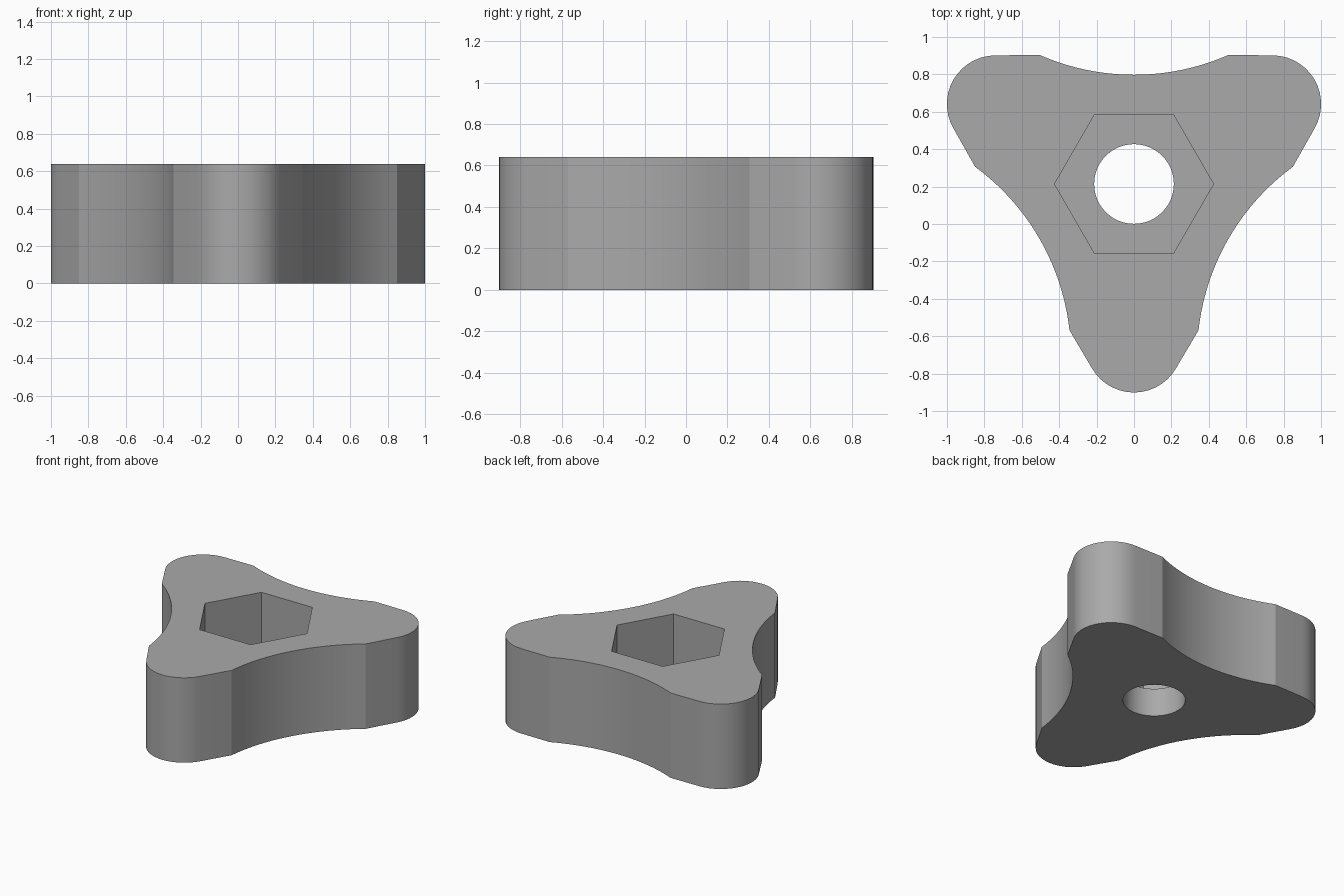
import bpy, bmesh, math
from mathutils import Matrix, Vector

HEIGHT = 0.64
POCKET_FLOOR = 0.213
CENTRE_Y = 0.214
LOBE_DIST, LOBE_R = 0.855, 0.26      # lobe arc centre distance and radius
CORNER = Vector((0.345, -0.782))     # where the lobe flank meets the scooped side
SCOOP_DEPTH = 0.106

cube = bpy.data.objects.get("Cube")
if cube:
    bpy.data.objects.remove(cube, do_unlink=True)

grey = bpy.data.materials.new("plain grey")
grey.use_nodes = True
colour = (0.4, 0.4, 0.4, 1)
grey.diffuse_color = colour
grey.node_tree.nodes["Principled BSDF"].inputs["Base Color"].default_value = colour


def arc(centre, radius, start, end, steps):
    """Points along an arc, angles in degrees."""
    angles = [math.radians(start + (end - start) * i / steps) for i in range(steps + 1)]
    return [centre + radius * Vector((math.cos(a), math.sin(a))) for a in angles]


def prism(name, points, z0, z1):
    """Extrude a closed outline between two heights."""
    bm = bmesh.new()
    face = bm.faces.new([bm.verts.new((p.x, p.y + CENTRE_Y, z0)) for p in points])
    top = bmesh.ops.extrude_face_region(bm, geom=[face])["geom"]
    bmesh.ops.translate(bm, vec=(0, 0, z1 - z0),
                        verts=[v for v in top if isinstance(v, bmesh.types.BMVert)])
    bmesh.ops.recalc_face_normals(bm, faces=bm.faces)
    mesh = bpy.data.meshes.new(name)
    bm.to_mesh(mesh)
    bm.free()
    mesh.materials.append(grey)
    obj = bpy.data.objects.new(name, mesh)
    bpy.context.collection.objects.link(obj)
    return obj


# One third of the outline: rounded lobe, then the scooped side to the next lobe
start = Vector((-CORNER.x, CORNER.y))
third = [start] + arc(Vector((0, -LOBE_DIST)), LOBE_R, 210, 330, 14)
next_start = Matrix.Rotation(math.radians(120), 2) @ start
chord = next_start - CORNER
half = chord.length / 2
scoop_r = (half ** 2 + SCOOP_DEPTH ** 2) / (2 * SCOOP_DEPTH)
outward = Vector((chord.y, -chord.x)).normalized()
scoop_centre = (CORNER + next_start) / 2 + outward * (scoop_r - SCOOP_DEPTH)
mid = math.degrees(math.atan2(-outward.y, -outward.x))
spread = math.degrees(math.asin(half / scoop_r))
third += arc(scoop_centre, scoop_r, mid + spread, mid - spread, 20)[:-1]

outline = []
for i in range(3):
    turn = Matrix.Rotation(math.radians(120 * i), 2)
    outline += [turn @ p for p in third]

knob = prism("knob_body", outline, 0, HEIGHT)

# Hexagonal nut pocket and round through hole
origin = Vector((0, 0))
cutters = [
    prism("nut_pocket_cutter", arc(origin, 0.425, 0, 360, 6)[:-1], POCKET_FLOOR, HEIGHT + 0.1),
    prism("bolt_hole_cutter", arc(origin, 0.213, 0, 360, 48)[:-1], -0.1, HEIGHT + 0.05),
]
bpy.context.view_layer.objects.active = knob
for cutter in cutters:
    cutter.hide_render = True
    mod = knob.modifiers.new(cutter.name, "BOOLEAN")
    mod.operation = "DIFFERENCE"
    mod.solver = "EXACT"
    mod.object = cutter
    bpy.ops.object.modifier_apply(modifier=mod.name)
    bpy.data.objects.remove(cutter, do_unlink=True)

bpy.ops.object.select_all(action="DESELECT")
knob.select_set(True)
bpy.ops.object.shade_smooth_by_angle(angle=math.radians(20))
